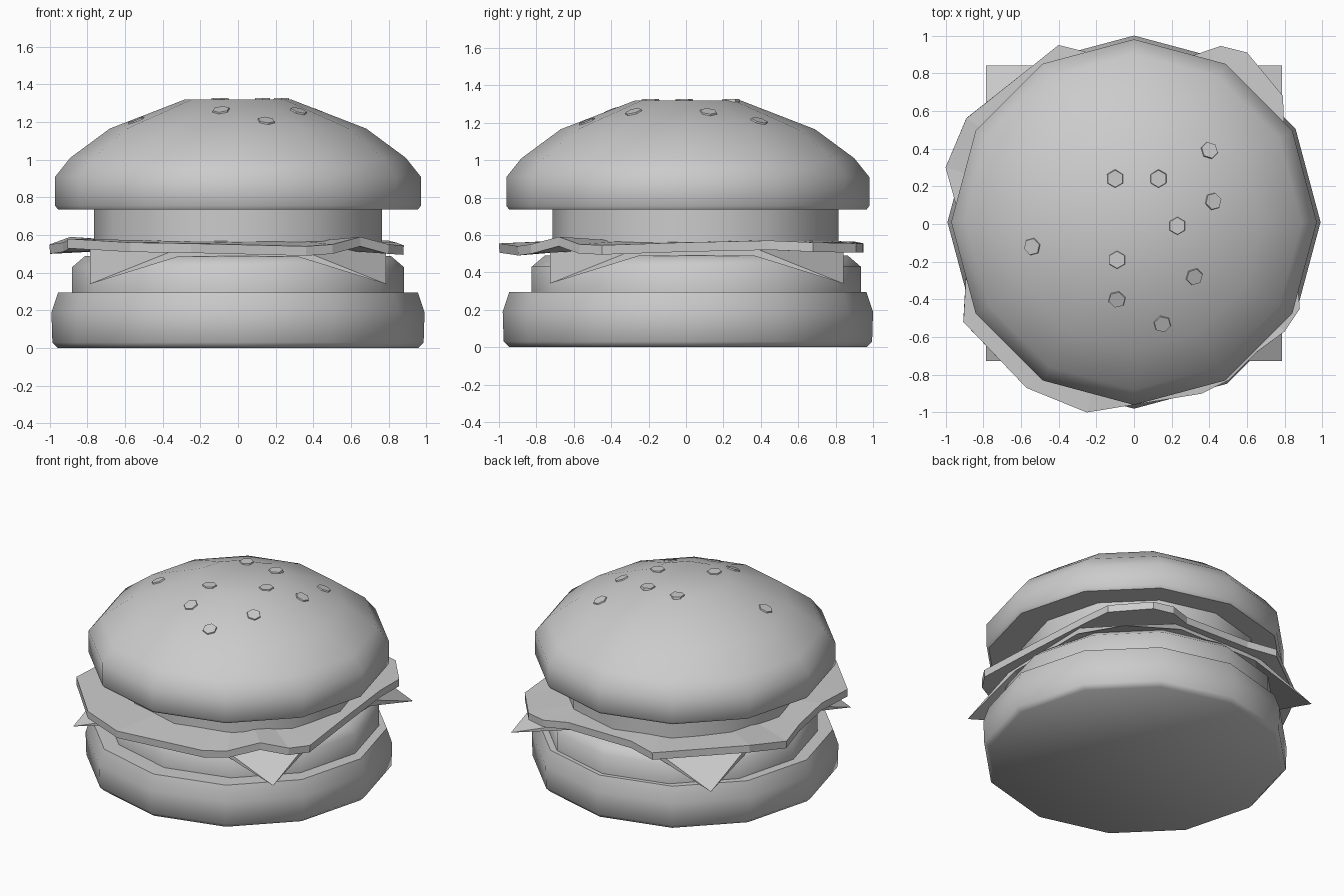
import bpy, bmesh, math
from mathutils import Vector

cube = bpy.data.objects.get("Cube")
if cube:
    bpy.data.objects.remove(cube)

grey = bpy.data.materials.new("plain grey")
grey.use_nodes = True
COLOUR = (0.6, 0.6, 0.6, 1)
grey.diffuse_color = COLOUR
grey.node_tree.nodes["Principled BSDF"].inputs["Base Color"].default_value = COLOUR


def finish(name, bm, smooth=None):
    """Turn a bmesh into a named object."""
    bmesh.ops.recalc_face_normals(bm, faces=bm.faces)
    mesh = bpy.data.meshes.new(name)
    bm.to_mesh(mesh)
    bm.free()
    mesh.materials.append(grey)
    ob = bpy.data.objects.new(name, mesh)
    bpy.context.collection.objects.link(ob)
    bpy.ops.object.select_all(action='DESELECT')
    ob.select_set(True)
    bpy.context.view_layer.objects.active = ob
    if smooth:
        bpy.ops.object.shade_smooth_by_angle(angle=math.radians(smooth))
    return ob


def turned(name, profile, y, sides=12):
    """Closed solid of revolution from (radius, height) pairs."""
    bm = bmesh.new()
    rings = []
    for r, z in profile:
        rings.append([bm.verts.new((r * math.cos(2 * math.pi * i / sides),
                                    y + r * math.sin(2 * math.pi * i / sides), z))
                      for i in range(sides)])
    for a, b in zip(rings, rings[1:]):
        for i in range(sides):
            j = (i + 1) % sides
            bm.faces.new((a[i], a[j], b[j], b[i]))
    bm.faces.new(rings[0])
    bm.faces.new(rings[-1])
    return finish(name, bm, 50)


# Buns, patty and tomato
turned("bottom_bun", [(0.955, 0), (0.985, 0.03), (0.99, 0.19), (0.955, 0.295)], 0.01)
turned("patty", [(0.88, 0.28), (0.88, 0.43), (0.81, 0.49)], 0.055)
turned("tomato", [(0.765, 0.52), (0.765, 0.75)], 0.05)
CROWN = [(0.955, 0.735), (0.97, 0.755), (0.97, 0.91), (0.89, 1.01),
         (0.68, 1.165), (0.28, 1.32)]
turned("top_bun", CROWN, 0.01)

# Cheese slice: flat middle with drooping pointed corners
bm = bmesh.new()
STEPS = (-0.785, -0.31, 0.31, 0.785)
top, under = {}, {}
for i, x in enumerate(STEPS):
    for j, y in enumerate(STEPS):
        corner = i in (0, 3) and j in (0, 3)
        top[i, j] = bm.verts.new((x, y + 0.057, 0.34 if corner else 0.53))
        under[i, j] = top[i, j] if corner else bm.verts.new((x, y + 0.057, 0.487))
for layer in (top, under):
    for i in range(3):
        for j in range(3):
            a, b, c, d = (layer[k] for k in ((i, j), (i + 1, j), (i + 1, j + 1), (i, j + 1)))
            if i != 1 and j != 1:
                # split each corner cell across its fold
                if i == j:
                    bm.faces.new((a, b, d))
                    bm.faces.new((b, c, d))
                else:
                    bm.faces.new((a, b, c))
                    bm.faces.new((a, c, d))
            else:
                bm.faces.new((a, b, c, d))
bm.edges.ensure_lookup_table()
bmesh.ops.holes_fill(bm, edges=[e for e in bm.edges if e.is_boundary], sides=0)
for k in range(3):
    for line in (lambda n: (n, 0), lambda n: (n, 3), lambda n: (0, n), lambda n: (3, n)):
        p, q = line(k), line(k + 1)
        loop = list(dict.fromkeys((top[p], top[q], under[q], under[p])))
        if bm.faces.get(loop) is None:
            bm.faces.new(loop)
finish("cheese", bm)

# Lettuce: wavy irregular leaf around a flat middle
LEAF = [(-0.25, -1.0, 0.555), (0.36, -0.9, 0.54), (0.5, -0.83, 0.55), (0.65, -0.68, 0.59),
        (0.8, -0.57, 0.55), (0.88, -0.45, 0.545), (0.84, 0.0, 0.56), (0.8, 0.45, 0.57),
        (0.79, 0.68, 0.56), (0.6, 0.91, 0.555), (0.46, 0.945, 0.555), (0.3, 0.89, 0.56),
        (-0.2, 0.9, 0.565), (-0.4, 0.95, 0.555), (-0.89, 0.56, 0.59), (-1.0, 0.3, 0.55),
        (-0.93, 0.05, 0.56), (-0.89, -0.25, 0.58), (-0.905, -0.52, 0.58), (-0.57, -0.87, 0.56)]
bm = bmesh.new()
rim = [bm.verts.new(p) for p in LEAF]
inner = [bm.verts.new((x * 0.65, y * 0.65, 0.57)) for x, y, z in LEAF]
for i in range(len(LEAF)):
    j = (i + 1) % len(LEAF)
    bm.faces.new((rim[i], rim[j], inner[j], inner[i]))
bm.faces.new(inner)
lettuce = finish("lettuce", bm)
solid = lettuce.modifiers.new("thickness", 'SOLIDIFY')
solid.thickness = 0.05
solid.offset = -1


# Seeds: thin hexagonal discs lying on the crown
def crown_point(x, y):
    """Height and outward normal on the crown near (x, y)."""
    dx, dy = x, y - 0.01
    a = math.atan2(dy, dx)
    half = math.pi / 12
    mid = (math.floor(a / (2 * half)) + 0.5) * 2 * half
    # distance measured as on the twelve-sided outline
    r = math.hypot(dx, dy) * math.cos(a - mid) / math.cos(half)
    if r <= 0.28:
        return 1.32, Vector((0, 0, 1))
    for (r1, z1), (r2, z2) in zip(CROWN[2:], CROWN[3:]):
        if r2 <= r <= r1:
            t = (r - r1) / (r2 - r1)
            slope = Vector((math.cos(mid) * (z2 - z1), math.sin(mid) * (z2 - z1),
                            (r1 - r2) * math.cos(half)))
            return z1 + t * (z2 - z1), slope.normalized()


SEEDS = [(-0.1, 0.24), (0.13, 0.24), (0.23, -0.01), (-0.09, -0.19), (0.32, -0.28),
         (-0.09, -0.4), (0.15, -0.53), (-0.54, -0.12), (0.42, 0.12), (0.4, 0.39)]
for n, (x, y) in enumerate(SEEDS):
    z, normal = crown_point(x, y)
    bm = bmesh.new()
    bmesh.ops.create_cone(bm, cap_ends=True, segments=6, radius1=0.05, radius2=0.045, depth=0.016)
    turn = normal.to_track_quat('Z', 'Y')
    for v in bm.verts:
        v.co = turn @ v.co + Vector((x, y, z))
    finish("seed_%d" % (n + 1), bm, 40)
